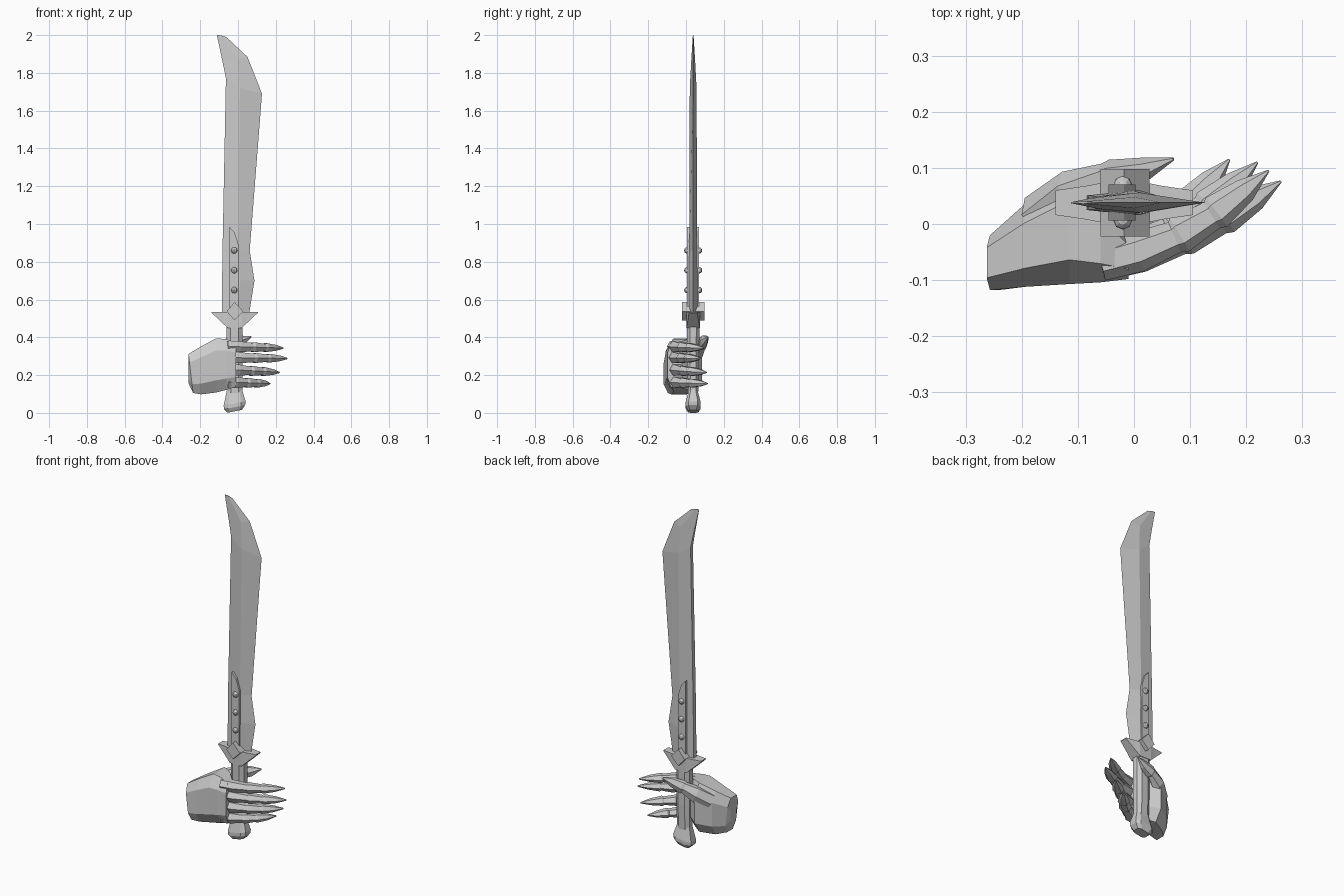
import bpy, bmesh, math
from mathutils import Vector

if "Cube" in bpy.data.objects:
    bpy.data.objects.remove(bpy.data.objects["Cube"])

CX, CY = -0.018, 0.038   # axis of the sword


def mesh_object(name, bm):
    bmesh.ops.remove_doubles(bm, verts=bm.verts, dist=0.0002)
    bmesh.ops.recalc_face_normals(bm, faces=bm.faces)
    me = bpy.data.meshes.new(name)
    bm.to_mesh(me)
    bm.free()
    ob = bpy.data.objects.new(name, me)
    bpy.context.collection.objects.link(ob)
    return ob


def loft(name, rings):
    """Skin a list of equally long closed rings and cap both ends."""
    bm = bmesh.new()
    vs = [[bm.verts.new(p) for p in r] for r in rings]
    n = len(vs[0])
    for a, b in zip(vs, vs[1:]):
        for i in range(n):
            j = (i + 1) % n
            bm.faces.new((a[i], a[j], b[j], b[i]))
    bm.faces.new(vs[0])
    bm.faces.new(vs[-1])
    return mesh_object(name, bm)


def prism(name, outline, half):
    """Extrude an x-z outline along y around the sword plane."""
    return loft(name, [[(x, CY + s * half, z) for x, z in outline] for s in (-1, 1)])


def chamfer_ring(hx, hy, c=0.4):
    """Eight-sided ring: a box with cut corners."""
    k = 1 - c
    return [(hx * k, -hy), (hx, -hy * k), (hx, hy * k), (hx * k, hy),
            (-hx * k, hy), (-hx, hy * k), (-hx, -hy * k), (-hx * k, -hy)]


# Blade: spine, ridge and cutting edge stations, with half thicknesses
stations = [
    ((-0.085, 0.53), (0.00, 0.53), (0.060, 0.53), 0.013, 0.022),
    ((-0.084, 0.70), (0.01, 0.70), (0.087, 0.70), 0.013, 0.022),
    ((-0.082, 0.86), (0.00, 0.86), (0.062, 0.86), 0.013, 0.021),
    ((-0.064, 1.77), (0.01, 1.72), (0.127, 1.69), 0.011, 0.018),
    ((-0.082, 1.86), (0.00, 1.87), (0.050, 1.885), 0.007, 0.010),
    ((-0.112, 2.00), (-0.09, 1.998), (-0.062, 1.99), 0.001, 0.002),
]
loft("blade", [[(s[0], CY - ts, s[1]), (r[0], CY - tr, r[1]), (e[0], CY, e[1]),
                (r[0], CY + tr, r[1]), (s[0], CY + ts, s[1])]
               for s, r, e, ts, tr in stations])

# Raised plate with domed rivets on both faces
prism("blade_plate", [(-0.045, 0.54), (0.003, 0.54), (0.003, 0.89),
                      (-0.018, 0.955), (-0.045, 0.985)], 0.032)
for k, z in enumerate((0.65, 0.755, 0.86)):
    for s in (-1, 1):
        bm = bmesh.new()
        bmesh.ops.create_uvsphere(bm, u_segments=8, v_segments=6, radius=0.017)
        ob = mesh_object(f"rivet_{k}_{'front' if s < 0 else 'back'}", bm)
        ob.location = (-0.02, CY + s * 0.031, z)

# Crossguard: tapered wings, collar and central diamond
guard = []
for x, hy, zt, zb in ((-0.14, 0.022, 0.535, 0.53), (-0.085, 0.03, 0.535, 0.478),
                      (-0.055, 0.036, 0.535, 0.45), (0.02, 0.036, 0.535, 0.45),
                      (0.05, 0.03, 0.535, 0.478), (0.105, 0.022, 0.535, 0.53)):
    guard.append([(x, CY - hy, zb), (x, CY + hy, zb), (x, CY + hy, zt), (x, CY - hy, zt)])
loft("crossguard", guard)
prism("guard_diamond", [(CX, 0.49), (0.028, 0.537), (CX, 0.587), (-0.06, 0.537)], 0.06)

# Grip and pommel, slightly tilted at the base
loft("grip", [[(CX + x, CY + y, z) for x, y in chamfer_ring(hx, hy, 0.5)]
              for z, hx, hy in ((0.09, 0.04, 0.026), (0.25, 0.043, 0.032),
                                (0.38, 0.043, 0.032), (0.47, 0.043, 0.034))])
pommel = []
for z, hx, hy in ((0.14, 0.038, 0.020), (0.115, 0.042, 0.024),
                  (0.05, 0.058, 0.040), (0.03, 0.056, 0.040), (0.008, 0.038, 0.028)):
    tilt = 0.2 if z < 0.1 else 0.0
    pommel.append([(CX + x, CY + y, z + tilt * x) for x, y in chamfer_ring(hx, hy)])
loft("pommel", pommel)

# Wrist and palm: sections along x given by y and z limits
palm = []
for x, y0, y1, z0, z1 in ((-0.25, -0.118, -0.02, 0.105, 0.312),
                          (-0.195, -0.112, 0.035, 0.098, 0.352),
                          (-0.115, -0.107, 0.085, 0.108, 0.395),
                          (-0.06, -0.104, 0.045, 0.122, 0.39),
                          (-0.01, -0.098, -0.02, 0.138, 0.372)):
    yc, zc, hy, hz = (y0 + y1) / 2, (z0 + z1) / 2, (y1 - y0) / 2, (z1 - z0) / 2
    lean = 0.12 if x < -0.22 else 0.0     # slanted cuff
    palm.append([(x - lean * v, yc + u, zc + v) for u, v in chamfer_ring(hy, hz, 0.45)])
palm.insert(0, [(-0.262, -0.07 + (p[1] + 0.07) * 0.5, 0.21 + (p[2] - 0.21) * 0.5)
                for p in palm[0]])
loft("palm", palm)


def digit(name, path):
    """Six-sided faceted digit; path holds (centre, half width, half height)."""
    rings = []
    for i, (p, w, h) in enumerate(path):
        a, b = Vector(path[max(i - 1, 0)][0]), Vector(path[min(i + 1, len(path) - 1)][0])
        d = (b - a).normalized()
        side = Vector((-d.y, d.x, 0)).normalized()
        up = d.cross(side)
        rings.append([Vector(p) + side * w * math.cos(t * math.pi / 3)
                      + up * h * math.sin(t * math.pi / 3) * 1.15 for t in range(6)])
    return loft(name, rings)


# Four clawed fingers with knuckle steps: root z, tip z, tip x, tip y, bow
for name, z0, z1, tx, ty, bow in (("index_finger", 0.352, 0.343, 0.240, 0.095, 0.010),
                                  ("middle_finger", 0.293, 0.288, 0.262, 0.076, 0.004),
                                  ("ring_finger", 0.230, 0.214, 0.220, 0.110, 0.010),
                                  ("little_finger", 0.163, 0.155, 0.170, 0.115, 0.012)):
    root, tip = Vector((-0.06, -0.068, z0)), Vector((tx, ty, z1))
    path = []
    for t, w, h in ((0.0, 0.034, 0.030), (0.22, 0.036, 0.029), (0.44, 0.029, 0.022),
                    (0.47, 0.034, 0.026), (0.66, 0.027, 0.019), (0.69, 0.032, 0.023),
                    (0.86, 0.022, 0.015), (1.0, 0.002, 0.003)):
        p = root.lerp(tip, t)
        p.y -= (bow + 0.018) * math.sin(math.pi * t)
        path.append((p, w, h))
    digit(name, path)

# Thumb wrapping behind the grip
digit("thumb", [((-0.17, 0.015, 0.29), 0.040, 0.045), ((-0.11, 0.062, 0.335), 0.036, 0.042),
                ((-0.05, 0.085, 0.365), 0.024, 0.030), ((-0.04, 0.087, 0.367), 0.028, 0.034),
                ((0.02, 0.098, 0.385), 0.021, 0.025), ((0.07, 0.116, 0.403), 0.003, 0.004)])
